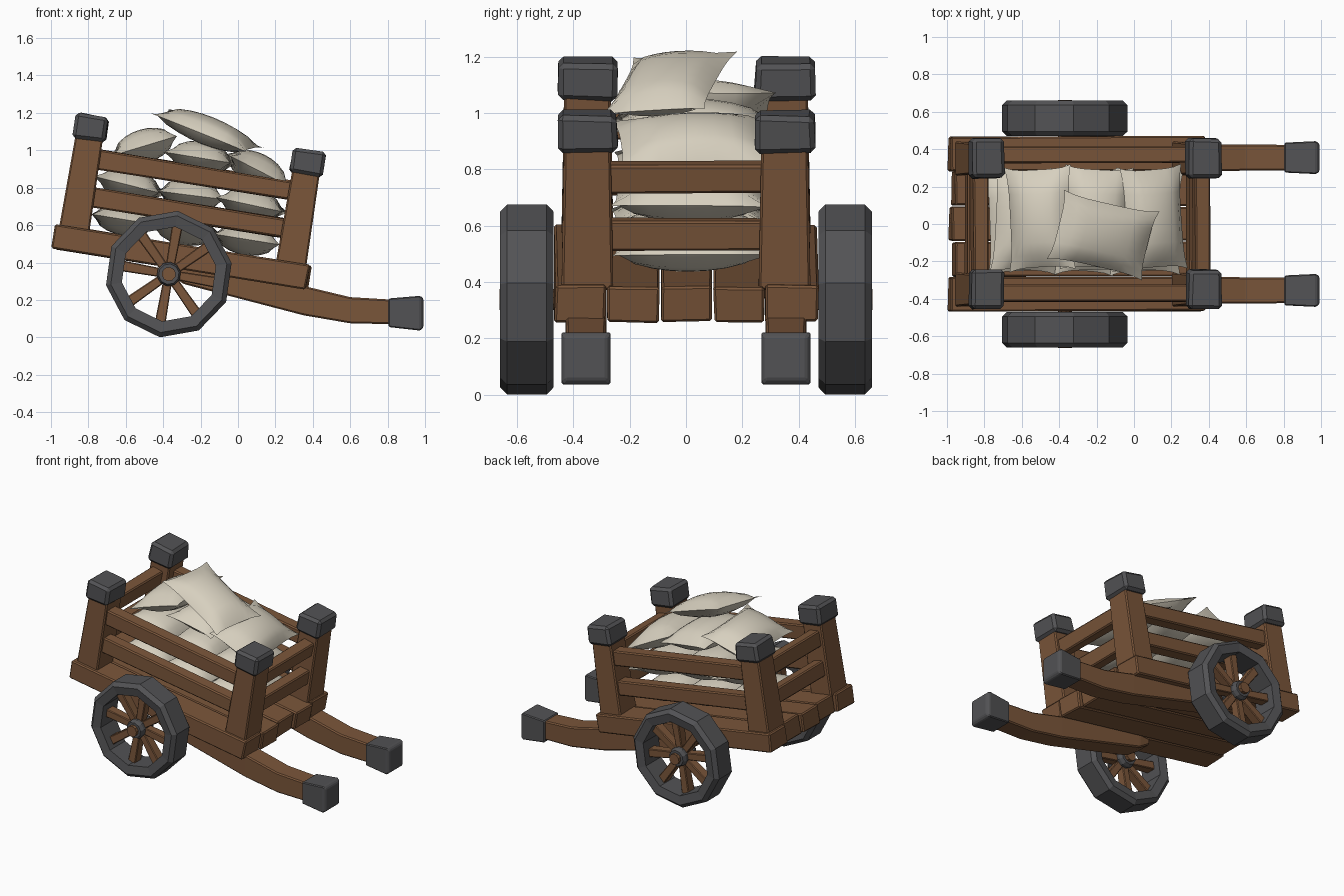
import bpy, bmesh, math, random
from mathutils import Matrix, Vector

if "Cube" in bpy.data.objects:
    bpy.data.objects.remove(bpy.data.objects["Cube"])

random.seed(4)

def material(name, rgb):
    m = bpy.data.materials.new(name)
    m.diffuse_color = (*rgb, 1)
    m.use_nodes = True
    m.node_tree.nodes["Principled BSDF"].inputs["Base Color"].default_value = m.diffuse_color
    return m

WOOD = material("brown wood", (0.195, 0.092, 0.042))
IRON = material("dark iron", (0.085, 0.085, 0.09))
CLOTH = material("sack cloth", (0.68, 0.63, 0.52))

AXLE = Vector((-0.37, 0, 0.338))
BED = Matrix.Translation(AXLE) @ Matrix.Rotation(math.radians(9.2), 4, 'Y')  # tilted cart frame

def finish(bm, name, mat, matrix=Matrix(), bevel=0):
    if bevel:
        bmesh.ops.bevel(bm, geom=bm.edges[:], offset=bevel, segments=1, affect='EDGES')
    bmesh.ops.recalc_face_normals(bm, faces=bm.faces[:])
    me = bpy.data.meshes.new(name)
    bm.to_mesh(me)
    bm.free()
    me.materials.append(mat)
    ob = bpy.data.objects.new(name, me)
    ob.matrix_world = matrix
    bpy.context.collection.objects.link(ob)
    return ob

def box(name, mat, lo, hi, matrix=BED, bevel=0.008, taper=1.0, jitter=0.0):
    bm = bmesh.new()
    bmesh.ops.create_cube(bm, size=1)
    lo, hi = Vector(lo), Vector(hi)
    mid, size = (lo + hi) / 2, hi - lo
    for v in bm.verts:
        k = taper if v.co.z > 0 else 1
        v.co = mid + Vector((v.co.x * size.x * k, v.co.y * size.y * k, v.co.z * size.z))
        v.co += Vector([random.uniform(-jitter, jitter) for _ in range(3)])
    return finish(bm, name, mat, matrix, bevel)

def loft(name, mat, sections, y, bevel=0.008):
    """Rectangular sections: x, bottom z, top z, half width."""
    bm = bmesh.new()
    rings = [[bm.verts.new((x, y + a * h, z)) for a, z in ((-1, b), (1, b), (1, t), (-1, t))]
             for x, b, t, h in sections]
    for r, q in zip(rings, rings[1:]):
        for i in range(4):
            bm.faces.new((r[i], r[(i + 1) % 4], q[(i + 1) % 4], q[i]))
    bm.faces.new(rings[0])
    bm.faces.new(rings[-1])
    return finish(bm, name, mat, bevel=bevel)

def turned(name, mat, profile, sides, matrix, closed=False):
    """Revolve (radius, y) points about the y axis."""
    bm = bmesh.new()
    rings = []
    for k in range(sides):
        a = math.radians(82) + k * math.tau / sides
        rings.append([bm.verts.new((r * math.cos(a), y, r * math.sin(a))) for r, y in profile])
    n = len(profile)
    for k in range(sides):
        p, q = rings[k], rings[(k + 1) % sides]
        for i in range(n if closed else n - 1):
            j = (i + 1) % n
            bm.faces.new((p[i], p[j], q[j], q[i]))
    if not closed:
        bm.faces.new([r[0] for r in rings])
        bm.faces.new([r[-1] for r in rings])
    return finish(bm, name, mat, matrix)

def sack(name, u, y, w, length=0.56, width=0.37, thick=0.17, yaw=0, pitch=0, roll=0):
    """Stuffed pillow with drawn-out corners, long axis along local y."""
    bm = bmesh.new()
    n = 8
    grid = {}
    for side in (1, -1):
        for i in range(n + 1):
            for j in range(n + 1):
                a, b = 2 * i / n - 1, 2 * j / n - 1
                edge = i in (0, n) or j in (0, n)
                if edge and side < 0:
                    grid[side, i, j] = grid[1, i, j]
                    continue
                h = ((1 - a * a) * (1 - b * b)) ** 0.55
                x = a * width / 2 * (1 - 0.10 * (1 - b ** 4))
                yy = b * length / 2 * (1 - 0.07 * (1 - a ** 4))
                grid[side, i, j] = bm.verts.new((x, yy, side * h * thick / 2))
        for i in range(n):
            for j in range(n):
                bm.faces.new([grid[side, i + p, j + q] for p, q in ((0, 0), (1, 0), (1, 1), (0, 1))])
    rot = (Matrix.Rotation(math.radians(pitch), 4, 'Y') @ Matrix.Rotation(math.radians(roll), 4, 'X')
           @ Matrix.Rotation(math.radians(yaw), 4, 'Z'))
    ob = finish(bm, name, CLOTH, BED @ Matrix.Translation((u, y, w)) @ rot)
    for p in ob.data.polygons:
        p.use_smooth = True
    bpy.context.view_layer.objects.active = ob
    ob.select_set(True)
    bpy.ops.object.shade_smooth_by_angle(angle=math.radians(40))
    ob.select_set(False)

# Bed planks
planks = [(-0.465, -0.285, -0.64, 0.735), (-0.28, -0.096, -0.62, 0.745), (-0.09, 0.094, -0.635, 0.73),
          (0.098, 0.28, -0.62, 0.745), (0.284, 0.468, -0.64, 0.735)]
for i, (y0, y1, u0, u1) in enumerate(planks):
    box(f"bed_plank_{i + 1}", WOOD, (u0, y0, 0.037), (u1, y1, 0.167), jitter=0.004)

# Corner posts with iron caps
for end, u in (("rear", -0.537), ("front", 0.637)):
    for side, s in (("left", 1), ("right", -1)):
        y = 0.35 * s
        box(f"{end}_{side}_post", WOOD, (u - 0.082, y - 0.092, 0.15), (u + 0.082, y + 0.092, 0.66), taper=0.9)
        box(f"{end}_{side}_post_cap", IRON, (u - 0.09, y - 0.107, 0.64), (u + 0.09, y + 0.107, 0.775),
            bevel=0.018, taper=0.97, jitter=0.005)

# Side and end rails
for level, w in (("lower", 0.34), ("upper", 0.545)):
    for side, s in (("left", 1), ("right", -1)):
        box(f"{level}_{side}_rail", WOOD, (-0.5, 0.37 * s - 0.045, w - 0.052), (0.6, 0.37 * s + 0.045, w + 0.052),
            jitter=0.004)
    for end, u in (("rear", -0.55), ("front", 0.65)):
        box(f"{level}_{end}_rail", WOOD, (u - 0.04, -0.3, w - 0.052), (u + 0.04, 0.3, w + 0.052), jitter=0.004)

# Pull handles with iron ends
for side, s in (("left", 1), ("right", -1)):
    y = 0.355 * s
    loft(f"{side}_handle", WOOD, [(-0.38, 0.345, 0.39, 0.06), (-0.29, 0.285, 0.385, 0.072),
                                  (0.35, 0.118, 0.275, 0.072), (0.6, 0.075, 0.215, 0.07),
                                  (0.85, 0.07, 0.2, 0.068)], y)
    loft(f"{side}_handle_cap", IRON, [(0.805, 0.055, 0.208, 0.08), (0.975, 0.036, 0.222, 0.088),
                                      (0.992, 0.055, 0.205, 0.072)], y, bevel=0.006)

# Wheels: ten-sided tyre, hub, axle end and eight spokes
for side, s in (("left", 1), ("right", -1)):
    centre = Matrix.Translation(AXLE + Vector((0, 0.565 * s, 0)))
    turned(f"{side}_tyre", IRON, [(0.255, -0.085), (0.315, -0.095), (0.341, -0.07), (0.341, 0.07),
                                  (0.315, 0.095), (0.255, 0.085)], 10, centre, closed=True)
    turned(f"{side}_hub", IRON, [(0.055, -0.075), (0.065, -0.05), (0.065, 0.05), (0.055, 0.075)], 10, centre)
    turned(f"{side}_axle", WOOD, [(0.038, -0.097), (0.038, 0.097)], 10, centre)
    for k in range(8):
        spin = Matrix.Rotation(math.radians(10 + 45 * k), 4, 'Y')
        box(f"{side}_spoke_{k + 1}", WOOD, (-0.024, -0.03, 0.05), (0.024, 0.03, 0.27), centre @ spin,
            bevel=0.005, taper=1.2)

# Sacks: three layers of three, plus one thrown on top
for i, u in enumerate((-0.28, 0.05, 0.38)):
    sack(f"bottom_sack_{i + 1}", u, 0.01, 0.25, yaw=(2, -3, 2)[i])
    sack(f"middle_sack_{i + 1}", u, 0.015, 0.435, yaw=(-3, 2, -2)[i], thick=0.18, pitch=(5, -2, 3)[i])
for i, (u, w, pitch, yaw) in enumerate(((-0.24, 0.655, -26, 3), (0.07, 0.64, 0, -3), (0.38, 0.625, 18, 4))):
    sack(f"upper_sack_{i + 1}", u, 0.03, w, pitch=pitch, yaw=yaw, thick=0.18)
sack("top_sack", 0.08, -0.06, 0.79, length=0.56, width=0.38, thick=0.15, yaw=78, pitch=11, roll=8)
